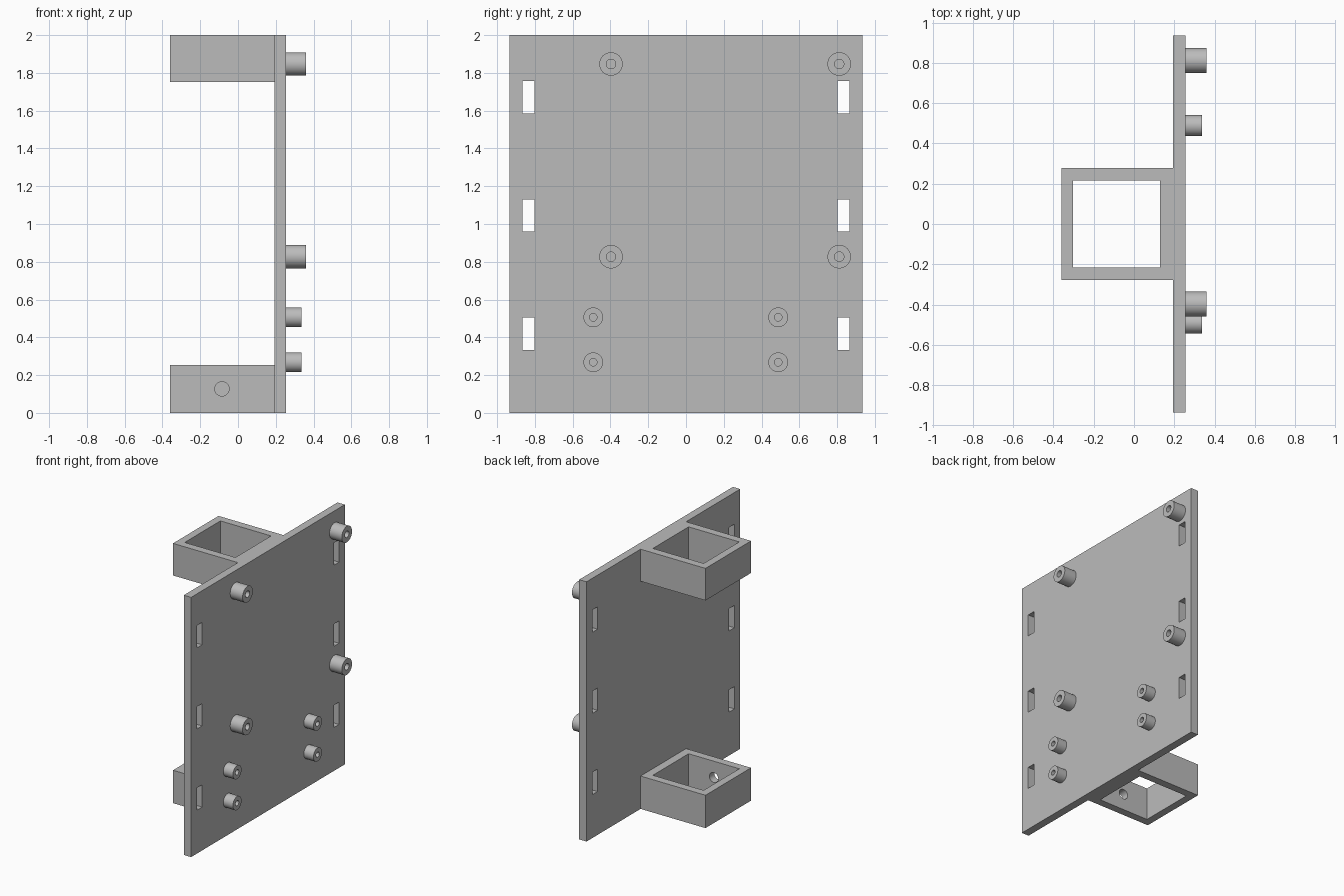
import bpy, bmesh, math
from mathutils import Vector, Matrix

cube = bpy.data.objects.get("Cube")
if cube:
    bpy.data.objects.remove(cube, do_unlink=True)

grey = bpy.data.materials.new("plain_grey")
grey.use_nodes = True
COLOUR = (0.5, 0.5, 0.5, 1)
grey.diffuse_color = COLOUR
grey.node_tree.nodes["Principled BSDF"].inputs["Base Color"].default_value = COLOUR


def make_object(name, bm):
    bmesh.ops.recalc_face_normals(bm, faces=bm.faces)
    mesh = bpy.data.meshes.new(name)
    bm.to_mesh(mesh)
    bm.free()
    mesh.materials.append(grey)
    obj = bpy.data.objects.new(name, mesh)
    bpy.context.collection.objects.link(obj)
    return obj


def box(name, low, high):
    low, high = Vector(low), Vector(high)
    bm = bmesh.new()
    bmesh.ops.create_cube(bm, size=1, matrix=Matrix.Translation((low + high) / 2)
                          @ Matrix.Diagonal((*(high - low), 1)))
    return make_object(name, bm)


def cut(obj, cutter):
    """Subtract the cutter, then discard it."""
    cutter.hide_render = True
    mod = obj.modifiers.new("cut", "BOOLEAN")
    mod.operation, mod.solver, mod.object = "DIFFERENCE", "EXACT", cutter
    bpy.ops.object.select_all(action="DESELECT")
    bpy.context.view_layer.objects.active = obj
    obj.select_set(True)
    bpy.ops.object.modifier_apply(modifier=mod.name)
    bpy.data.objects.remove(cutter, do_unlink=True)


def smooth(obj):
    bpy.ops.object.select_all(action="DESELECT")
    bpy.context.view_layer.objects.active = obj
    obj.select_set(True)
    bpy.ops.object.shade_smooth_by_angle(angle=math.radians(30))


def standoff(name, y, z, outer, inner, tip):
    """Tube along x, spun from a closed rectangular profile."""
    bm = bmesh.new()
    profile = [(FACE, outer), (tip, outer), (tip, inner), (FACE, inner)]
    verts = [bm.verts.new((x, y, z + r)) for x, r in profile]
    edges = [bm.edges.new((verts[i], verts[i - 1])) for i in range(len(verts))]
    bmesh.ops.spin(bm, geom=verts + edges, cent=(0, y, z), axis=(1, 0, 0),
                   angle=math.tau, steps=40, use_merge=True)
    bmesh.ops.remove_doubles(bm, verts=bm.verts, dist=0.0001)
    smooth(make_object(name, bm))


# Mounting plate with tie slots along both edges
BACK, FACE = 0.193, 0.255
plate = box("plate", (BACK, -0.935, 0), (FACE, 0.935, 2))
for z in (0.42, 1.045, 1.67):
    for side in (-1, 1):
        y = side * 0.833
        cut(plate, box("slot_cutter", (0.1, y - 0.032, z - 0.086),
                       (0.4, y + 0.032, z + 0.086)))

# Square clamp brackets at the bottom and top
for name, low, high in (("lower_bracket", 0, 0.253), ("upper_bracket", 1.753, 2)):
    bracket = box(name, (-0.36, -0.277, low), (BACK, 0.277, high))
    cut(bracket, box("opening_cutter", (-0.302, -0.217, low - 0.1),
                     (0.13, 0.217, high + 0.1)))
    if low == 0:
        # Screw hole through the front wall only
        bm = bmesh.new()
        bmesh.ops.create_cone(bm, cap_ends=True, segments=40, radius1=0.038,
                              radius2=0.038, depth=0.2,
                              matrix=Matrix.Translation((-0.085, -0.25, 0.127))
                              @ Matrix.Rotation(math.pi / 2, 4, "X"))
        cut(bracket, make_object("screw_cutter", bm))
        smooth(bracket)

# Large and small board standoffs
for z in (0.827, 1.847):
    for y in (-0.397, 0.811):
        standoff("large_standoff", y, z, 0.062, 0.025, 0.36)
for z in (0.268, 0.506):
    for y in (-0.491, 0.488):
        standoff("small_standoff", y, z, 0.052, 0.02, 0.337)
